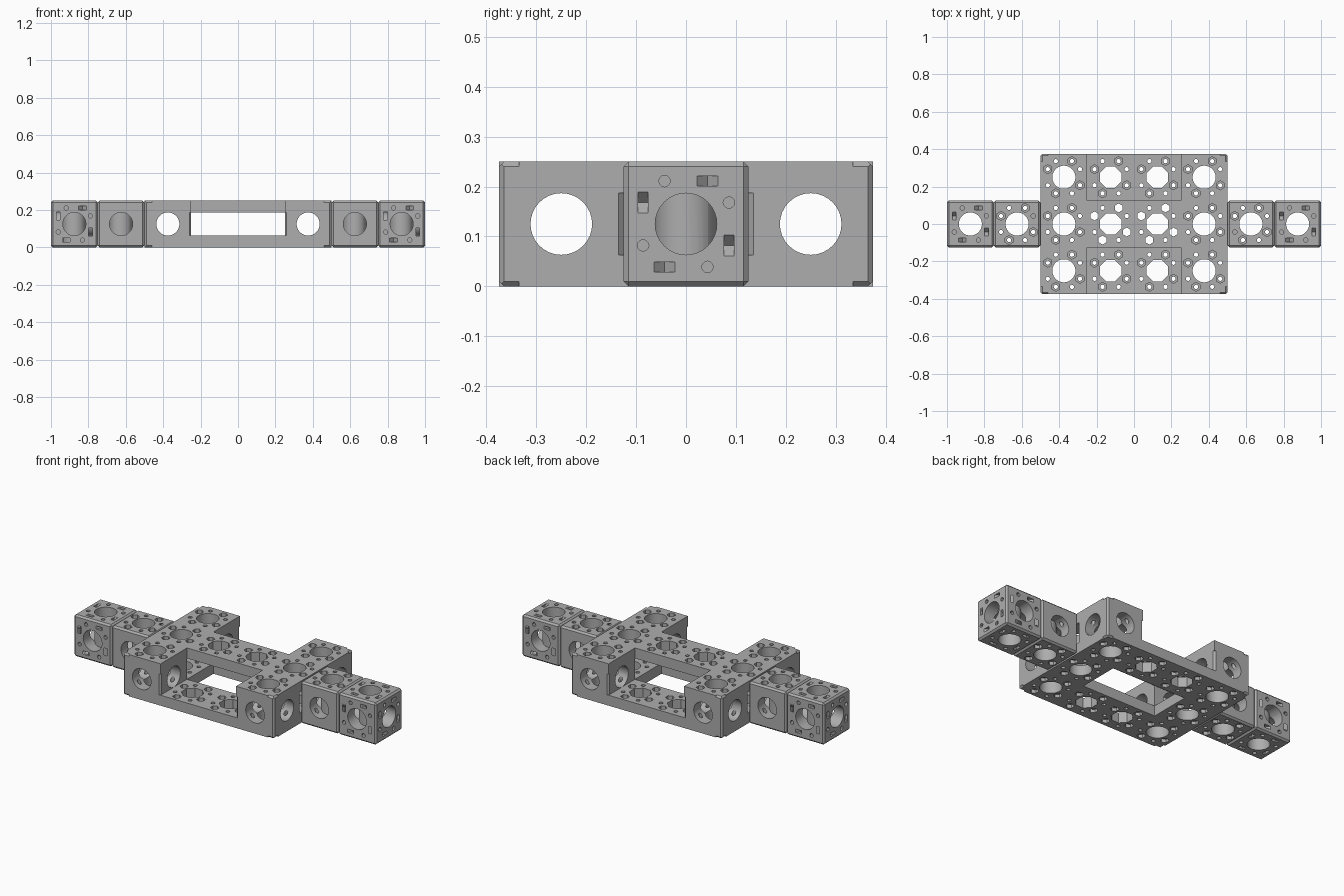
import bpy, bmesh, math
from mathutils import Matrix, Vector

if "Cube" in bpy.data.objects:
    bpy.data.objects.remove(bpy.data.objects["Cube"])

CELL, HALF, PLATE, CH = 0.25, 0.125, 0.0625, 0.01
BORE, NEAR, FAR = 0.0618, 0.043, 0.086
AXES = {"X": Matrix.Rotation(math.pi / 2, 4, "Y"),
        "Y": Matrix.Rotation(math.pi / 2, 4, "X"), "Z": Matrix()}

grey = bpy.data.materials.new("mid_grey")
grey.use_nodes = True
grey.diffuse_color = (0.42, 0.42, 0.42, 1)
grey.node_tree.nodes["Principled BSDF"].inputs["Base Color"].default_value = grey.diffuse_color


def prism(bm, sides, radius, length, place):
    bmesh.ops.create_cone(bm, cap_ends=True, segments=sides, radius1=radius,
                          radius2=radius, depth=length, matrix=place)


def rod(bm, sides, radius, length, centre, axis="Z"):
    prism(bm, sides, radius, length, Matrix.Translation(centre) @ AXES[axis])


def box(bm, low, high):
    low, high = Vector(low), Vector(high)
    size = high - low
    place = Matrix.Translation((low + high) / 2) @ Matrix.Diagonal((*size, 1))
    return bmesh.ops.create_cube(bm, size=1, matrix=place)["verts"]


def make(name, bm):
    mesh = bpy.data.meshes.new(name)
    bm.to_mesh(mesh)
    bm.free()
    ob = bpy.data.objects.new(name, mesh)
    bpy.context.collection.objects.link(ob)
    return ob


def activate(ob):
    bpy.ops.object.select_all(action="DESELECT")
    ob.select_set(True)
    bpy.context.view_layer.objects.active = ob


def cut(ob, build):
    """Fill a cutter with build(bm), subtract it from ob and discard it."""
    bm = bmesh.new()
    build(bm)
    cutter = make("cutter", bm)
    cutter.hide_render = True
    mod = ob.modifiers.new("cut", "BOOLEAN")
    mod.operation, mod.solver, mod.object = "DIFFERENCE", "EXACT", cutter
    activate(ob)
    bpy.ops.object.modifier_apply(modifier=mod.name)
    bpy.data.objects.remove(cutter)


def finish(ob):
    ob.data.materials.clear()
    ob.data.materials.append(grey)
    activate(ob)
    bpy.ops.object.shade_smooth_by_angle(angle=math.radians(30))


def ring(mirror=1):
    """Four bolt positions around a cell centre."""
    return [Matrix.Rotation(k * math.pi / 2, 4, "Z") @ Vector((mirror * NEAR, FAR, 0))
            for k in range(4)]


def bolt_holes(bm, x, y):
    for p in ring() + ring(-1):
        rod(bm, 12, 0.0115, 1, (x + p.x, y + p.y, HALF))


def nut_pockets(bm, x, y, z, depth, mirror=1):
    for p in ring(mirror):
        rod(bm, 6, 0.024, 2 * depth, (x + p.x, y + p.y, z))


# Main frame: corner blocks joined by a low ring and a raised centre bar
W, D = 2 * CELL, 1.5 * CELL
bm = bmesh.new()
box(bm, (-W, -D, 0), (W, D, CELL))
frame = make("main_frame", bm)


def end_gaps(bm):
    for s in (-1, 1):
        box(bm, (-CELL, min(s * HALF, s), PLATE), (CELL, max(s * HALF, s), 1))


def flare(bm, half_width, edge, axis):
    # Widened mouth of a window in both opposite walls
    for s in (-1, 1):
        verts = box(bm, (edge - CH, -half_width, PLATE),
                    (edge + CH, half_width, CELL - PLATE))
        for v in verts:
            if v.co.x > edge:
                v.co.y += math.copysign(2 * CH, v.co.y)
        angle = (0 if axis == "X" else math.pi / 2) + (math.pi if s < 0 else 0)
        bmesh.ops.rotate(bm, verts=verts, matrix=Matrix.Rotation(angle, 3, "Z"))


cut(frame, end_gaps)
cut(frame, lambda bm: box(bm, (-CELL, -HALF, -1), (CELL, HALF, CELL - PLATE)))
cut(frame, lambda bm: box(bm, (-CELL, -1, PLATE), (CELL, 1, CELL - PLATE)))
cut(frame, lambda bm: box(bm, (-1, -HALF, PLATE), (1, HALF, CELL - PLATE)))
cut(frame, lambda bm: flare(bm, HALF, W, "X"))
cut(frame, lambda bm: flare(bm, CELL, D, "Y"))

# Frame corner chamfers
corners = [(sx * W, sy * D) for sx in (-1, 1) for sy in (-1, 1)]
cut(frame, lambda bm: [rod(bm, 4, CH, 1, (x, y, HALF)) for x, y in corners])
for along in "XY":
    cut(frame, lambda bm: [rod(bm, 4, CH, 0.08, (x, y, z), along)
                           for x, y in corners for z in (0, CELL)])

# Frame bores, bolt holes and nut pockets
cells = [(x * CELL, y * CELL) for x in (-1.5, -0.5, 0.5, 1.5) for y in (-1, 0, 1)]


def frame_bores(bm):
    for x, y in cells:
        sides = 8 if abs(x) < CELL else 32
        turn = Matrix.Rotation(math.pi / sides, 4, "Z")
        prism(bm, sides, BORE, 1, Matrix.Translation((x, y, HALF)) @ turn)


def frame_pockets(bm):
    for x, y in cells:
        if abs(x) < CELL and y == 0:
            nut_pockets(bm, x, y, CELL, 0.08)
            continue
        top = PLATE if abs(x) < CELL else CELL
        nut_pockets(bm, x, y, top, 0.02)
        nut_pockets(bm, x, y, 0, 0.02, -1)


cut(frame, frame_bores)
cut(frame, lambda bm: [rod(bm, 32, BORE, 2, (x, 0, HALF), "Y")
                       for x in (-1.5 * CELL, 1.5 * CELL)])
cut(frame, lambda bm: [rod(bm, 32, BORE, 2, (0, y, HALF), "X") for y in (-CELL, CELL)])
cut(frame, lambda bm: [bolt_holes(bm, x, y) for x, y in cells])
cut(frame, frame_pockets)
finish(frame)


def arm_cube(name, x):
    """Chamfered cube with a bore along each axis."""
    bm = bmesh.new()
    box(bm, (x - HALF, -HALF, 0), (x + HALF, HALF, CELL))
    bmesh.ops.bevel(bm, geom=bm.edges[:], offset=CH, segments=1, affect="EDGES")
    ob = make(name, bm)
    for axis in "XYZ":
        cut(ob, lambda bm: rod(bm, 32, BORE, 1, (x, 0, HALF), axis))
    return ob


# Inner arm cube: bolt pattern on top and bottom
x_in = 2.5 * CELL
inner = arm_cube("left_inner_cube", x_in)
cut(inner, lambda bm: bolt_holes(bm, x_in, 0))
cut(inner, lambda bm: (nut_pockets(bm, x_in, 0, CELL, 0.02),
                       nut_pockets(bm, x_in, 0, 0, 0.02, -1)))
finish(inner)

# Outer arm cube: V slots and blind holes on every face
x_out = 3.5 * CELL
outer = arm_cube("left_end_cube", x_out)


def face_details(bm):
    for axis in range(3):
        for s in (-1, 1):
            n = Vector()
            n[axis] = s
            face = (Matrix.Translation((x_out, 0, HALF))
                    @ n.to_track_quat("Z", "Y").to_matrix().to_4x4()
                    @ Matrix.Translation((0, 0, HALF)))
            for k in range(4):
                turn = face @ Matrix.Rotation(k * math.pi / 2, 4, "Z")
                prism(bm, 12, 0.0115, 0.05, turn @ Matrix.Translation((-NEAR, FAR, 0)))
                prism(bm, 4, 0.021, 0.02,
                      turn @ Matrix.Translation((NEAR, FAR, 0)) @ AXES["Y"])


cut(outer, face_details)
finish(outer)

# Opposite arm: the same cubes turned half a circle
for ob in (inner, outer):
    twin = ob.copy()
    twin.name = ob.name.replace("left", "right")
    twin.rotation_euler.z = math.pi
    bpy.context.collection.objects.link(twin)
